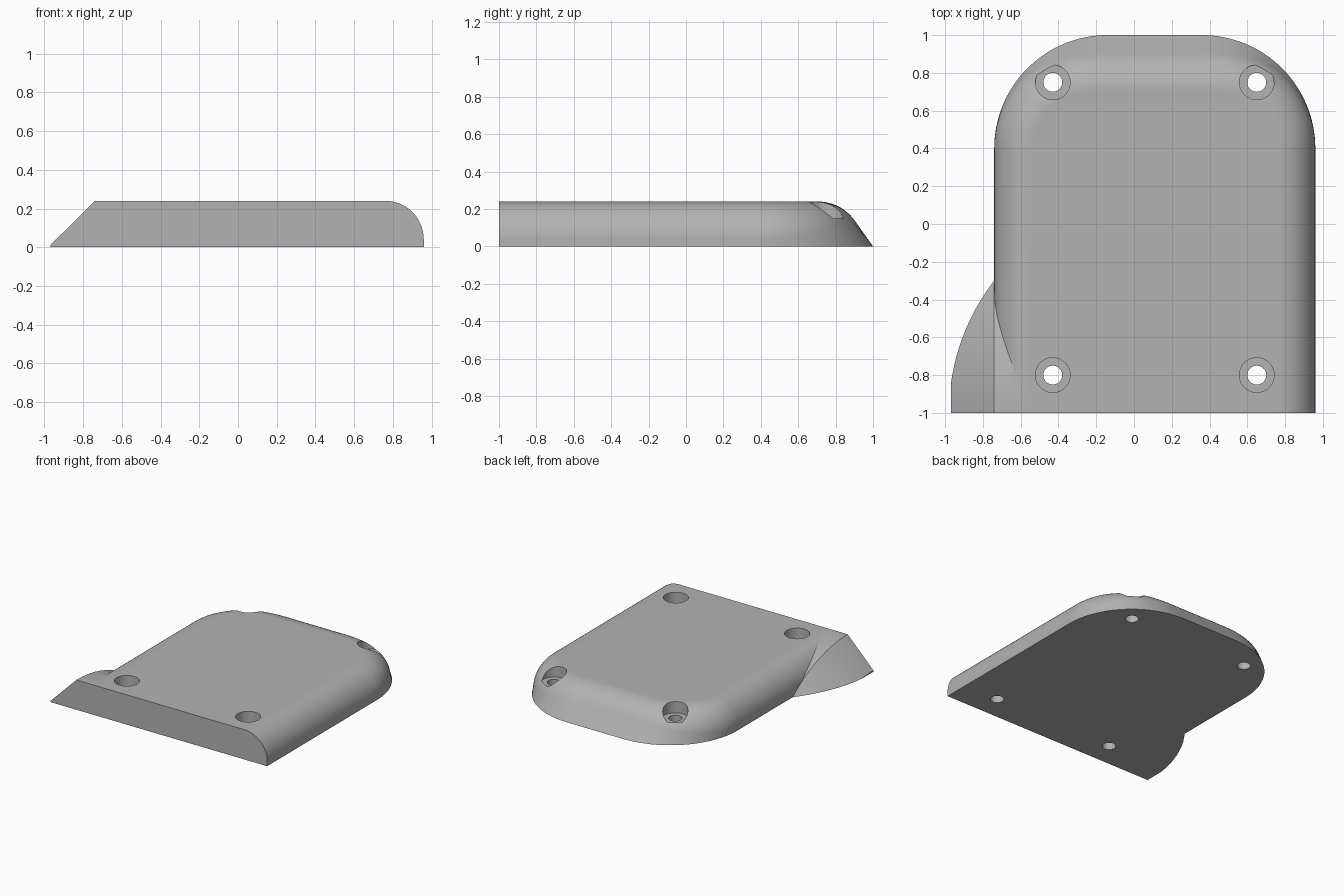
import bpy, bmesh
from math import sin, cos, tan, pi, radians, sqrt

cube = bpy.data.objects.get("Cube")
if cube:
    bpy.data.objects.remove(cube)

HEIGHT, LEFT, RIGHT, BACK, FRONT = 0.24, -0.74, 0.96, 1.0, -1.0
CORNER = 0.6

grey = bpy.data.materials.new("plain grey")
grey.use_nodes = True
colour = (0.45, 0.45, 0.45, 1)
grey.diffuse_color = colour
grey.node_tree.nodes["Principled BSDF"].inputs["Base Color"].default_value = colour


def finish(bm, name):
    bmesh.ops.remove_doubles(bm, verts=bm.verts, dist=1e-5)
    bmesh.ops.recalc_face_normals(bm, faces=bm.faces)
    mesh = bpy.data.meshes.new(name)
    bm.to_mesh(mesh)
    bm.free()
    mesh.materials.append(grey)
    obj = bpy.data.objects.new(name, mesh)
    bpy.context.collection.objects.link(obj)
    return obj


def loft(sections, name, caps):
    """Skin a row of equal-length sections; caps(rows) lists closing faces."""
    bm = bmesh.new()
    rows = [[bm.verts.new(p) for p in s] for s in sections]
    for a, b in zip(rows, rows[1:]):
        for i in range(len(a) - 1):
            bm.faces.new((a[i], a[i + 1], b[i + 1], b[i]))
    for face in caps(rows):
        bm.faces.new(face)
    return finish(bm, name)


# Edge profile: upright and round at the sides, leaning at the back
def edge_profile(lean, steps=14):
    start = radians(35.3) * lean
    radius = 0.2 + 0.04 * lean
    z0 = HEIGHT - radius * (1 - sin(start))
    points = [(0, 0)]
    for i in range(steps + 1):
        a = start + (pi / 2 - start) * i / steps
        points.append((z0 * tan(start) + radius * (cos(start) - cos(a)),
                       HEIGHT - radius * (1 - sin(a))))
    return points


# Cover plate: the profile swept round the right, back and left edges
outline = [(RIGHT, FRONT, 0)]
for cx, first in ((RIGHT - CORNER, 0), (LEFT + CORNER, pi / 2)):
    for i in range(33):
        a = first + pi / 2 * i / 32
        outline.append((cx + CORNER * cos(a), BACK - CORNER + CORNER * sin(a), a))
outline.append((LEFT, FRONT, pi))

sections = [[(x - d * cos(a), y - d * sin(a), z)
             for d, z in edge_profile(sin(a) ** 2)] for x, y, a in outline]
plate = loft(sections, "cover_plate", lambda r: [
    [row[0] for row in r], [row[-1] for row in r], r[0] + r[-1][::-1]])


# Side fin: a 45 degree slope whose crest falls away along an arc
def fin_section(y):
    radius = 1.14
    h = max(HEIGHT - radius + sqrt(radius ** 2 - (y - FRONT) ** 2), 0.001)
    tip = max(-0.97, LEFT - h)
    return [(x, y, z) for x, z in ((-0.54, 0), (tip, 0), (tip, h - LEFT + tip + 0.0005),
                                   (LEFT, h), (-0.54, h), (-0.54, 0))]


fin = loft([fin_section(FRONT + 0.7 * i / 28) for i in range(29)], "side_fin",
           lambda r: [r[0][:-1], r[-1][:-1]])


# Counterbored screw holes
def cutter(x, y, radius, low):
    bm = bmesh.new()
    bmesh.ops.create_cone(bm, cap_ends=True, segments=48, radius1=radius,
                          radius2=radius, depth=0.5 - low)
    bmesh.ops.translate(bm, verts=bm.verts, vec=(x, y, (0.5 + low) / 2))
    return finish(bm, "hole_cutter")


def combine(target, other, operation):
    mod = target.modifiers.new(operation.lower(), "BOOLEAN")
    mod.operation, mod.solver, mod.object = operation, "EXACT", other
    bpy.context.view_layer.objects.active = target
    bpy.ops.object.modifier_apply(modifier=mod.name)
    bpy.data.objects.remove(other)


combine(plate, fin, "UNION")
for x in (-0.43, 0.65):
    for y in (-0.8, 0.75):
        combine(plate, cutter(x, y, 0.092, 0.15), "DIFFERENCE")
        combine(plate, cutter(x, y, 0.05, -0.1), "DIFFERENCE")

# Smooth the rounded faces and keep the flats crisp
bpy.ops.object.select_all(action="DESELECT")
plate.select_set(True)
bpy.context.view_layer.objects.active = plate
bpy.ops.object.shade_smooth_by_angle(angle=radians(25))
weighted = plate.modifiers.new("weighted normals", "WEIGHTED_NORMAL")
weighted.keep_sharp = True
